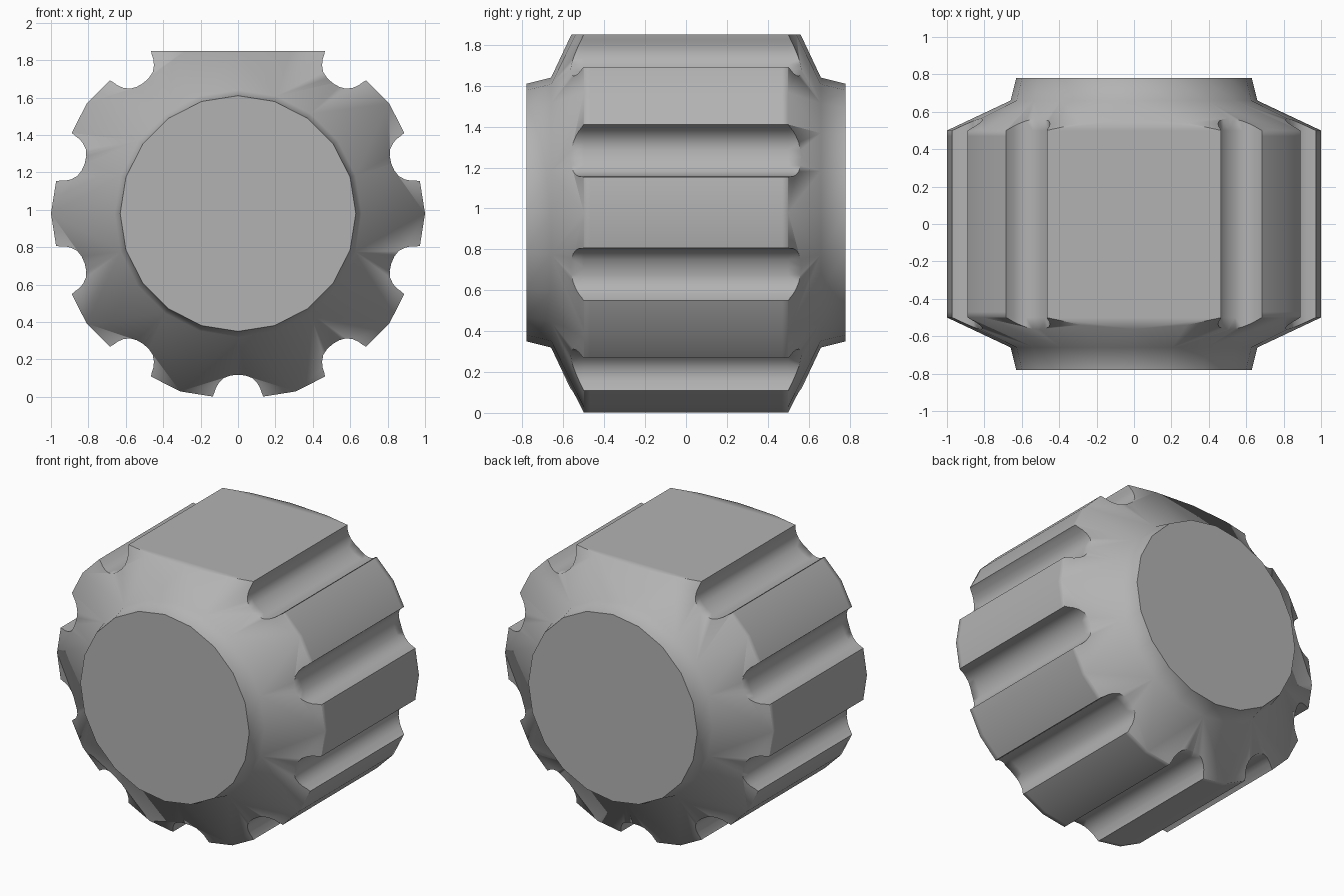
import bpy, bmesh, math
from mathutils import Matrix

if "Cube" in bpy.data.objects:
    bpy.data.objects.remove(bpy.data.objects["Cube"], do_unlink=True)

CENTRE_Z = 0.98
SIDES = 20

grey = bpy.data.materials.new("mid grey")
grey.use_nodes = True
colour = (0.45, 0.45, 0.45, 1)
grey.diffuse_color = colour
grey.node_tree.nodes["Principled BSDF"].inputs["Base Color"].default_value = colour


def loft(name, rings):
    """Skin a list of closed rings of points and cap both ends."""
    bm = bmesh.new()
    loops = [[bm.verts.new(p) for p in ring] for ring in rings]
    n = len(loops[0])
    for a, b in zip(loops, loops[1:]):
        for i in range(n):
            j = (i + 1) % n
            bm.faces.new((a[i], a[j], b[j], b[i]))
    bm.faces.new(loops[0])
    bm.faces.new(loops[-1])
    bmesh.ops.recalc_face_normals(bm, faces=bm.faces)
    mesh = bpy.data.meshes.new(name)
    bm.to_mesh(mesh)
    bm.free()
    mesh.materials.append(grey)
    obj = bpy.data.objects.new(name, mesh)
    bpy.context.collection.objects.link(obj)
    return obj


def prism(name, outline, turn):
    """Cutter running along y, from an outline in x and z, turned about y."""
    rot = Matrix.Rotation(turn, 4, 'Y')
    obj = loft(name, [[(x, y, z) for x, z in outline] for y in (-1, -0.5, 0.5, 1)])
    obj.data.transform(Matrix.Translation((0, 0, CENTRE_Z)) @ rot)
    obj.hide_render = True
    return obj


# Knob body: drum, sloping shoulders and raised end collars (y, radius)
half = [(0.47, 1.0), (0.50, 1.0), (0.66, 0.66), (0.78, 0.63)]
profile = [(-y, r) for y, r in reversed(half)] + half
rings = []
for y, r in profile:
    angles = [2 * math.pi * i / SIDES for i in range(SIDES)]
    rings.append([(r * math.cos(a), y, CENTRE_Z + r * math.sin(a)) for a in angles])
knob = loft("grip_knob", rings)

# Cutters: the flat top and nine round grip grooves, 36 degrees apart
cutters = [prism("flat_cutter", [(-1.5, 0.87), (1.5, 0.87), (1.5, 1.5), (-1.5, 1.5)], 0)]
side = [(0.04, 0.866), (0.075, 0.879), (0.102, 0.905), (0.118, 0.932),
        (0.125, 0.955), (0.135, 0.978), (0.142, 1.1)]
groove = [(-x, z) for x, z in reversed(side)] + [(0, 0.862)] + side
for k in range(1, 10):
    cutters.append(prism("groove_cutter", groove, math.radians(36 * k)))

bpy.context.view_layer.objects.active = knob
for cutter in cutters:
    mod = knob.modifiers.new("cut", 'BOOLEAN')
    mod.operation = 'DIFFERENCE'
    mod.solver = 'EXACT'
    mod.object = cutter
    bpy.ops.object.modifier_apply(modifier=mod.name)
    bpy.data.objects.remove(cutter, do_unlink=True)

# Soft shoulders, crisp groove lips and end rims
for obj in bpy.context.selected_objects:
    obj.select_set(False)
knob.select_set(True)
bpy.ops.object.shade_smooth_by_angle(angle=math.radians(67))
